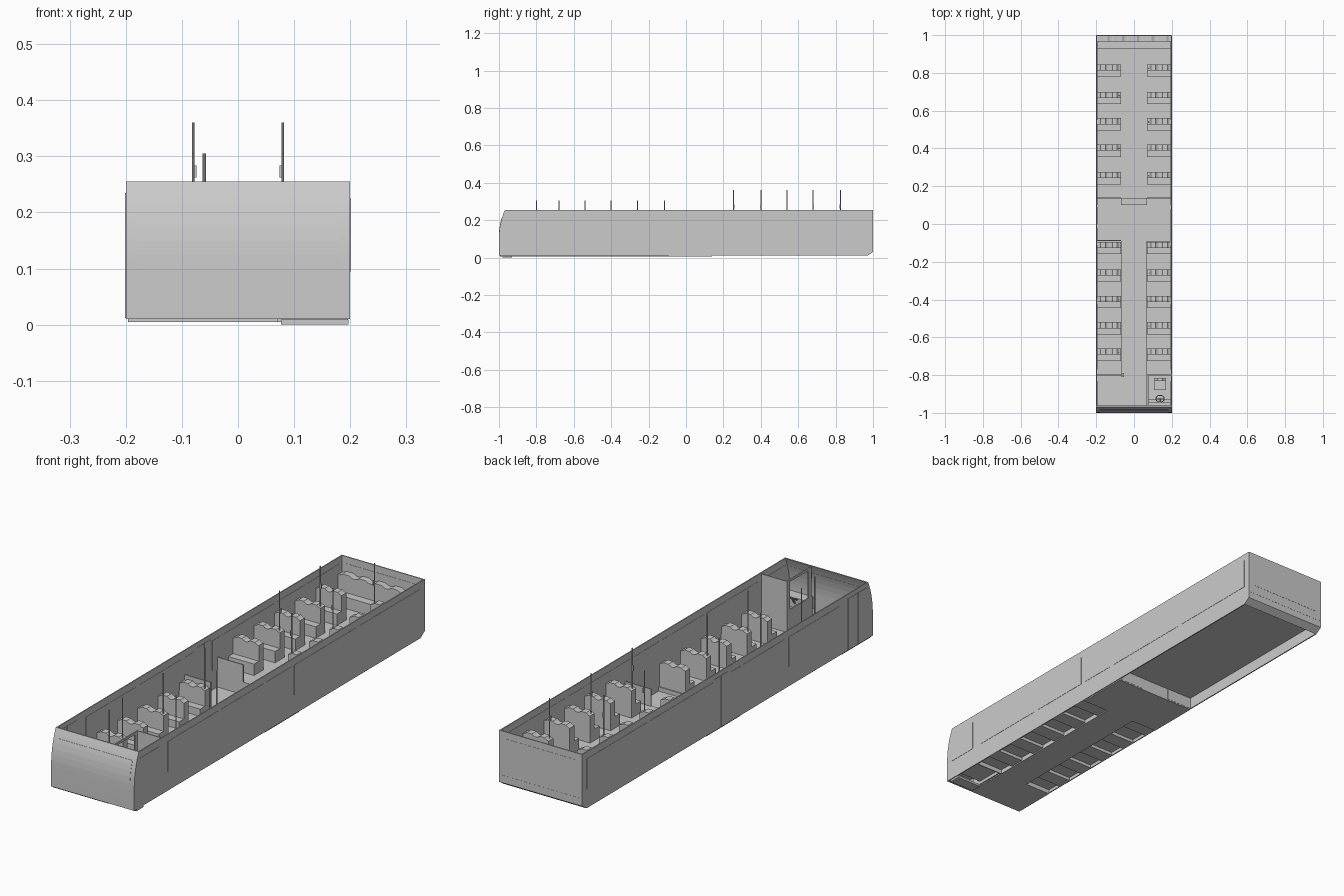
import bpy, math
from mathutils import Vector

if "Cube" in bpy.data.objects:
    bpy.data.objects.remove(bpy.data.objects["Cube"])

def mesh(name, verts, faces):
    me = bpy.data.meshes.new(name)
    me.from_pydata(verts, [], faces)
    me.update()
    ob = bpy.data.objects.new(name, me)
    bpy.context.collection.objects.link(ob)
    return ob

def prism(name, pts, a, b, axis='x'):
    """Extrude a 2D profile: (y, z) along x, or (x, z) along y. Counter-clockwise points."""
    put = (lambda p, t: (t, p[0], p[1])) if axis == 'x' else (lambda p, t: (p[0], t, p[1]))
    n = len(pts)
    verts = [put(p, a) for p in pts] + [put(p, b) for p in pts]
    faces = [tuple(range(n - 1, -1, -1)), tuple(range(n, 2 * n))]
    faces += [(i, (i + 1) % n, (i + 1) % n + n, i + n) for i in range(n)]
    if axis == 'y':
        faces = [f[::-1] for f in faces]
    return mesh(name, verts, faces)

def box(name, x0, x1, y0, y1, z0, z1):
    return prism(name, [(y0, z0), (y1, z0), (y1, z1), (y0, z1)], x0, x1)

def rod(name, a, b, r=0.0025):
    a, b = Vector(a), Vector(b)
    bpy.ops.mesh.primitive_cylinder_add(vertices=10, radius=r, depth=(b - a).length, location=(a + b) / 2)
    ob = bpy.context.object
    ob.name = name
    ob.rotation_euler = (b - a).to_track_quat('Z', 'Y').to_euler()
    bpy.ops.object.shade_smooth_by_angle()
    return ob

LOW, RAISED, REAR, TOP, W = 0.01, 0.028, 0.065, 0.255, 0.2

# Curved nose line, bottom to top
def nose_y(z):
    return -1 + 0.032 * max(0, (z - 0.1) / 0.155) ** 2.2
nose_z = [0.01, 0.1, 0.125, 0.15, 0.175, 0.2, 0.22, 0.24, TOP]
nose = [(nose_y(z), z) for z in nose_z]

# Side walls
side = [(-1, 0.01), (0.97, 0.01), (1, 0.03), (1, TOP)] + nose[:0:-1]
for s, nm in ((1, "right"), (-1, "left")):
    x0, x1 = sorted((s * 0.195, s * W))
    prism(nm + "_side_wall", side, x0, x1)

# Front and rear walls
front = prism("front_wall", nose[::-1] + [(y + 0.006, z) for y, z in nose], -W, W)
front.data.shade_smooth()
with bpy.context.temp_override(object=front, active_object=front, selected_objects=[front],
                               selected_editable_objects=[front]):
    bpy.ops.object.shade_smooth_by_angle()
prism("rear_wall", [(0.97, 0.01), (1, 0.03), (1, TOP), (0.995, TOP), (0.995, 0.033), (0.97, 0.016)], -W, W)

# Windscreen panel following the nose
gz = [0.1, 0.125, 0.15, 0.175, 0.2, 0.218]
prism("windscreen", [(nose_y(z) - 0.001, z) for z in gz[::-1]] +
      [(nose_y(z) + 0.007, z) for z in gz], -0.18, 0.18)
box("rear_window", -0.175, 0.175, 0.994, 1.0008, 0.1, 0.225)
box("rear_panel_seam", -W, W, 0.999, 1.0006, 0.06, 0.063)

# Side windows and doors
both = [(-0.77, -0.42), (-0.40, -0.11), (0.10, 0.53), (0.55, 0.97)]
right = both + [(-0.965, -0.83), (-0.09, 0.08)]
left = both + [(-0.09, -0.02)]
for s, spans in ((1, right), (-1, left)):
    for a, b in spans:
        x0, x1 = sorted((s * 0.194, s * 0.2012))
        box("side_window", x0, x1, a, b, 0.095, 0.225)
for a, b in ((-0.965, -0.83), (0.0, 0.09)):
    m = (a + b) / 2
    for y0, y1 in ((a, m - 0.001), (m + 0.001, b)):
        box("door_leaf", -0.2015, -0.194, y0, y1, 0.012, 0.235)

# Floors: low aisle, raised seat platforms, high rear deck
box("aisle_floor", -0.07, 0.07, -0.994, 0.14, 0.005, LOW)
box("entrance_floor", -0.196, -0.07, -0.994, -0.8, 0.005, LOW)
for s in (1, -1):
    def bx(name, a, b, *r):
        x0, x1 = sorted((s * a, s * b))
        return box(name, x0, x1, *r)
    bx("middle_floor", 0.07, 0.196, -0.09, 0.14, 0.005, LOW)
    bx("seat_platform", 0.07, 0.196, -0.8, -0.09, RAISED - 0.004, RAISED)
    bx("platform_riser", 0.066, 0.07, -0.8, -0.09, 0.005, RAISED)
    bx("platform_rear_riser", 0.07, 0.196, -0.094, -0.09, 0.005, RAISED)
    bx("platform_front_riser", 0.07, 0.196, -0.8, -0.796, 0.005, RAISED)
    bx("deck_partition", 0.07, 0.196, 0.136, 0.141, LOW, 0.14)
box("rear_floor", -0.196, 0.196, 0.14, 0.996, REAR - 0.005, REAR)
box("deck_riser", -0.196, 0.196, 0.136, 0.14, 0.005, REAR)
box("aisle_step", -0.07, 0.07, 0.1, 0.137, LOW, 0.038)
box("left_screen", -0.196, -0.07, -0.09, -0.084, LOW, 0.15)

# Seat back outline with two softly humped tops
def back_profile(x0, x1, z0, z1, humps=2):
    w = (x1 - x0) / humps
    top = []
    for i in range(humps):
        for t, d in ((0.0, 0.009), (0.15, 0.007), (0.3, 0), (0.7, 0), (0.85, 0.007)):
            top.append((x0 + w * (i + t), z1 - d))
    top.append((x1, z1 - 0.009))
    return [(x0, z0), (x1, z0)] + top[::-1]

def double_seat(s, y, z):
    x0, x1 = sorted((s * 0.07, s * 0.195))
    prism("seat_back", back_profile(x0, x1, z, z + 0.127), y - 0.012, y + 0.02, 'y')
    box("seat_cushion", x0, x1, y - 0.045, y - 0.012, z, z + 0.05)

# Passenger seats and grab poles
front_rows = [-0.68, -0.54, -0.4, -0.26, -0.115]
rear_rows = [0.255, 0.4, 0.54, 0.68, 0.825]
for i, y in enumerate(front_rows):
    for s in (1, -1):
        double_seat(s, y, LOW)
    s = 1 if i % 2 else -1
    rod("grab_pole", (s * 0.08, y, LOW), (s * 0.08, y, 0.305))
for i, y in enumerate(rear_rows):
    for s in (1, -1):
        double_seat(s, y, REAR)
    s = -1 if i % 2 else 1
    rod("grab_pole", (s * 0.08, y, REAR), (s * 0.08, y, 0.36))
    box("stop_button", s * 0.076 - 0.002, s * 0.076 + 0.002, y - 0.004, y + 0.004, 0.262, 0.284)

# Rear bench
prism("bench_back", back_profile(-0.195, 0.195, REAR, 0.192, 5), 0.965, 0.995, 'y')
box("bench_cushion", -0.195, 0.195, 0.93, 0.965, REAR, REAR + 0.05)

# Entrance pole and ticket reader
rod("entrance_pole", (-0.06, -0.8, LOW), (-0.06, -0.8, 0.305), 0.003)
box("ticket_reader", -0.066, -0.054, -0.81, -0.79, 0.11, 0.145)
box("left_front_screen", -0.196, -0.07, -0.803, -0.798, LOW, 0.13)

# Driver cab: footwell, raised floor, walls with a window opening
box("cab_footwell", 0.077, 0.197, -0.98, -0.93, 0.0, 0.009)
box("cab_floor", 0.077, 0.196, -0.93, -0.8, RAISED - 0.004, RAISED)
box("cab_rear_wall", 0.072, 0.196, -0.802, -0.797, LOW, 0.25)
box("cab_side_lower", 0.072, 0.077, -0.975, -0.8, LOW, 0.12)
box("cab_side_top_rail", 0.072, 0.077, -0.965, -0.8, 0.24, 0.25)
box("cab_side_rear_post", 0.072, 0.077, -0.82, -0.8, 0.12, 0.24)
box("cab_side_front_post", 0.072, 0.077, -0.965, -0.945, 0.12, 0.24)
box("dashboard", 0.077, 0.196, -0.993, -0.945, 0.06, 0.105)

# Driver seat
box("driver_seat_base", 0.12, 0.155, -0.865, -0.835, RAISED, 0.06)
box("driver_seat_cushion", 0.105, 0.17, -0.88, -0.825, 0.06, 0.075)
prism("driver_seat_back", back_profile(0.105, 0.17, 0.07, 0.165, 1), -0.83, -0.815, 'y')

# Steering wheel and column
bpy.ops.mesh.primitive_torus_add(major_radius=0.022, minor_radius=0.0025, major_segments=24, minor_segments=8,
                                 location=(0.138, -0.925, 0.112), rotation=(math.radians(35), 0, 0))
bpy.context.object.name = "steering_wheel"
bpy.ops.object.shade_smooth_by_angle()
rod("steering_column", (0.138, -0.925, 0.112), (0.138, -0.955, 0.07), 0.004)
rod("steering_spoke", (0.117, -0.925, 0.112), (0.159, -0.925, 0.112), 0.002)
